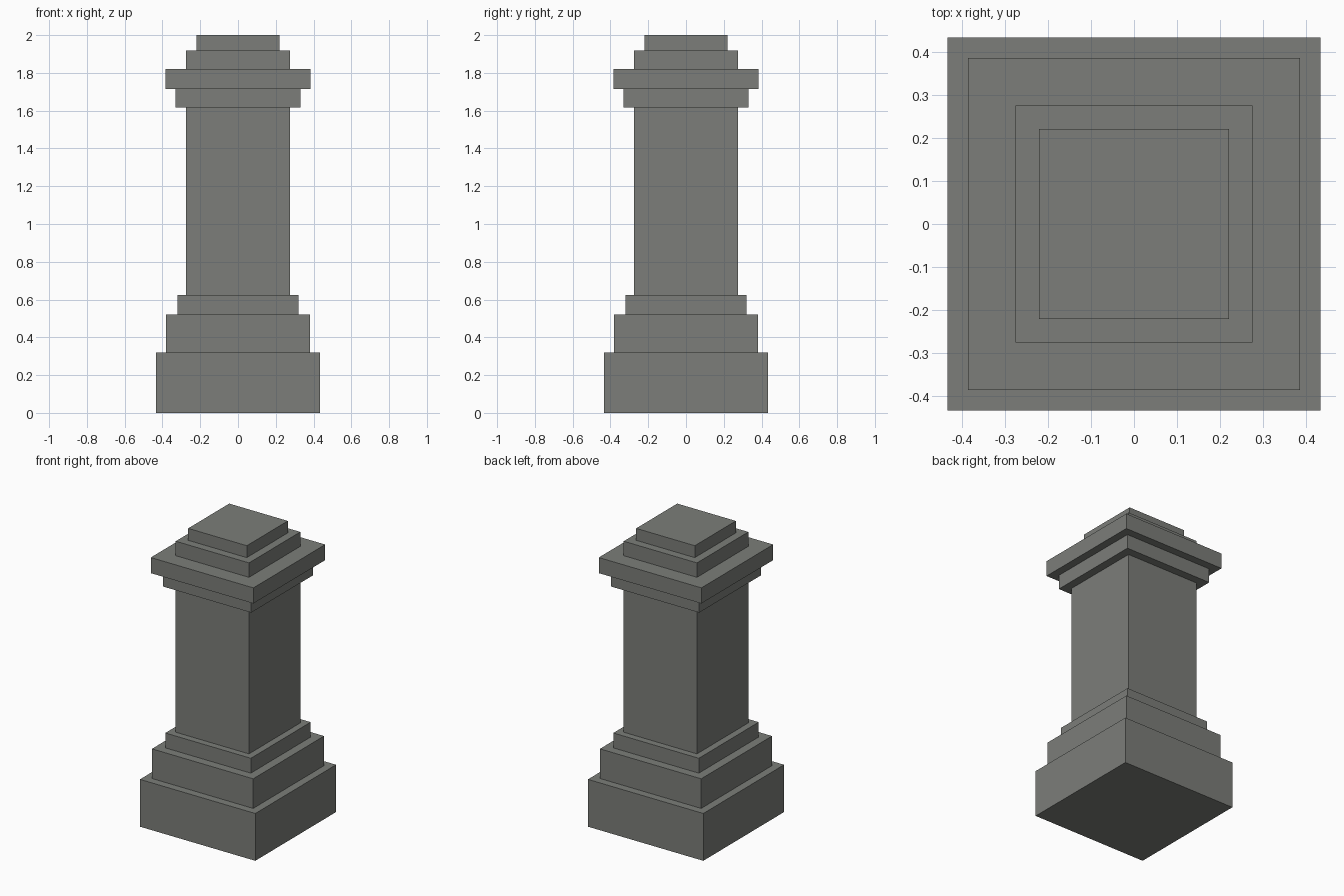
import bpy

# Remove the default cube
cube = bpy.data.objects.get("Cube")
if cube:
    bpy.data.objects.remove(cube, do_unlink=True)

# Single stone colour
stone = bpy.data.materials.new("grey stone")
stone.use_nodes = True
colour = (0.200, 0.207, 0.192, 1.0)
stone.diffuse_color = colour
bsdf = next(n for n in stone.node_tree.nodes if n.type == 'BSDF_PRINCIPLED')
bsdf.inputs["Base Color"].default_value = colour


def square_block(name, half, bottom, top):
    """Flat-shaded square block between two heights."""
    bpy.ops.mesh.primitive_cube_add(size=1, location=(0, 0, (bottom + top) / 2))
    block = bpy.context.object
    block.name = block.data.name = name
    block.scale = (2 * half, 2 * half, top - bottom)
    bpy.ops.object.transform_apply(location=False, rotation=False, scale=True)
    block.data.materials.append(stone)


# Blocks from the ground up: name, half width, top height
blocks = [
    ("plinth", 0.433, 0.321),
    ("base_step", 0.380, 0.522),
    ("base_collar", 0.321, 0.623),
    ("shaft", 0.275, 1.618),
    ("capital_collar", 0.331, 1.715),
    ("capital_slab", 0.385, 1.821),
    ("cap_step", 0.275, 1.919),
    ("cap_top", 0.220, 2.000),
]
bottom = 0.0
for name, half, top in blocks:
    square_block(name, half, bottom, top)
    bottom = top
